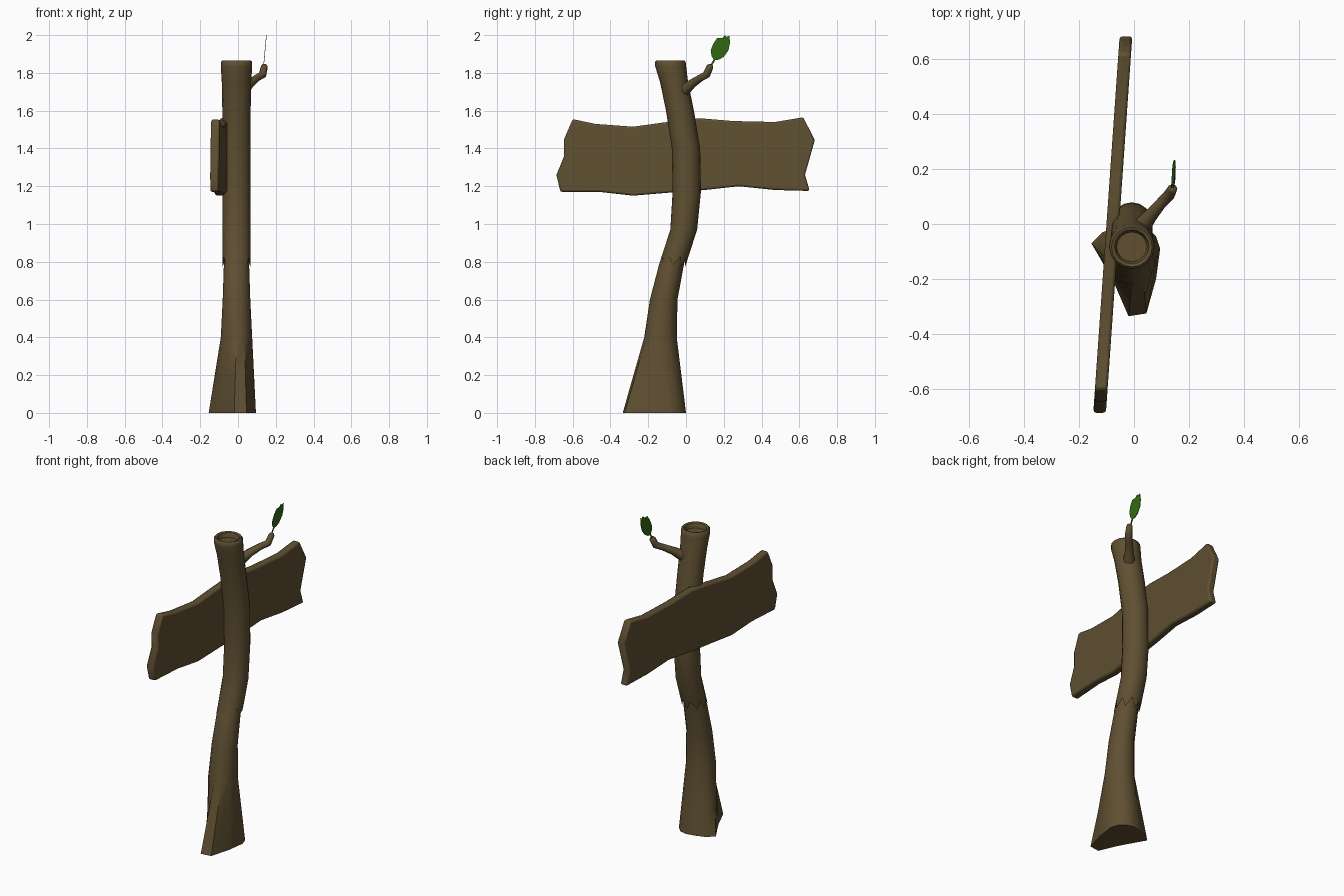
import bpy, bmesh, math
from mathutils import Vector

if "Cube" in bpy.data.objects:
    bpy.data.objects.remove(bpy.data.objects["Cube"])


def material(name, rgb):
    m = bpy.data.materials.new(name)
    m.diffuse_color = (*rgb, 1)
    m.use_nodes = True
    m.node_tree.nodes["Principled BSDF"].inputs["Base Color"].default_value = m.diffuse_color
    return m


WOOD = material("brown wood", (0.115, 0.080, 0.031))
GREEN = material("leaf green", (0.032, 0.150, 0.006))


def finish(bm, name, mat, angle=45):
    bmesh.ops.recalc_face_normals(bm, faces=bm.faces[:])
    me = bpy.data.meshes.new(name)
    bm.to_mesh(me)
    bm.free()
    me.materials.append(mat)
    ob = bpy.data.objects.new(name, me)
    bpy.context.collection.objects.link(ob)
    bpy.ops.object.select_all(action='DESELECT')
    ob.select_set(True)
    bpy.context.view_layer.objects.active = ob
    bpy.ops.object.shade_smooth_by_angle(angle=math.radians(angle))
    return ob


def loft(rings, name, mat, angle=45):
    bm = bmesh.new()
    loops = [[bm.verts.new(p) for p in r] for r in rings]
    n = len(loops[0])
    for a, b in zip(loops, loops[1:]):
        for i in range(n):
            j = (i + 1) % n
            bm.faces.new((a[i], a[j], b[j], b[i]))
    bm.faces.new(loops[0][::-1])
    bm.faces.new(loops[-1])
    return finish(bm, name, mat, angle)


def ellipse(cx, cy, z, rx, ry, n):
    return [Vector((cx + rx * math.cos(2 * math.pi * i / n),
                    cy + ry * math.sin(2 * math.pi * i / n), z)) for i in range(n)]


# Lower trunk: uneven flared foot blending into a round stem
foot = [Vector((x, y, 0)) for x, y in (
    (0.095, -0.09), (0.08, -0.045), (0.045, -0.01), (0, 0), (-0.05, -0.01), (-0.115, -0.03),
    (-0.155, -0.07), (-0.12, -0.13), (-0.07, -0.22), (-0.02, -0.335), (0.045, -0.325), (0.08, -0.2))]
stem = ellipse(-0.008, -0.135, 0.4, 0.083, 0.086, 12)
rings = [foot, [a.lerp(b, 0.5) for a, b in zip(foot, stem)], stem]
rings += [ellipse(-0.008, -0.118, 0.6, 0.073, 0.073, 12),
          ellipse(-0.008, -0.078, 0.78, 0.067, 0.066, 12),
          ellipse(-0.008, -0.045, 0.88, 0.055, 0.055, 12)]
loft(rings, "lower_trunk", WOOD)

# Upper trunk: splintered lower edge, bent stem, hollowed top
N = 16
teeth = []
for i, p in enumerate(ellipse(-0.008, -0.075, 0.775, 0.073, 0.071, N)):
    if i % 2:
        p += Vector((0, 0.018, 0.05))
    teeth.append(p)
rings = [ellipse(-0.008, -0.055, 0.85, 0.05, 0.05, N), teeth]
for cy, z, rx, ry in ((-0.012, 0.97, 0.074, 0.071), (0.004, 1.17, 0.074, 0.075),
                      (0.0, 1.4, 0.075, 0.075), (-0.032, 1.6, 0.075, 0.074),
                      (-0.063, 1.75, 0.078, 0.074), (-0.081, 1.835, 0.083, 0.082),
                      (-0.083, 1.858, 0.082, 0.081), (-0.083, 1.866, 0.074, 0.073),
                      (-0.083, 1.862, 0.063, 0.062), (-0.083, 1.835, 0.055, 0.054)):
    rings.append(ellipse(-0.008, cy, z, rx, ry, N))
loft(rings, "upper_trunk", WOOD, 50)

# Sign plank: wavy outline, slightly turned, rounded edges
outline = [(-0.60, 1.555), (-0.48, 1.53), (-0.28, 1.515), (-0.1, 1.54), (0.07, 1.56),
           (0.25, 1.545), (0.47, 1.54), (0.62, 1.565), (0.682, 1.445), (0.63, 1.26),
           (0.655, 1.175), (0.47, 1.18), (0.28, 1.2), (0.1, 1.18), (-0.1, 1.165),
           (-0.28, 1.15), (-0.46, 1.17), (-0.665, 1.17), (-0.686, 1.26), (-0.645, 1.36),
           (-0.645, 1.45)]
bm = bmesh.new()
sides = [[bm.verts.new((-0.077 + 0.07 * y + dx, y, z)) for y, z in outline]
         for dx in (-0.023, 0.023)]
bm.faces.new(sides[0])
bm.faces.new(sides[1][::-1])
for i in range(len(outline)):
    j = (i + 1) % len(outline)
    bm.faces.new((sides[0][i], sides[0][j], sides[1][j], sides[1][i]))
plank = finish(bm, "sign_plank", WOOD, 50)
bev = plank.modifiers.new("rounded edges", 'BEVEL')
bev.width, bev.segments = 0.01, 2
bev.limit_method, bev.angle_limit = 'ANGLE', math.radians(60)

# Twig: tapered tube along a bent path
path = [Vector(p) for p in ((0.02, -0.02, 1.70), (0.06, 0.03, 1.742), (0.098, 0.075, 1.772),
                            (0.13, 0.108, 1.79), (0.14, 0.128, 1.835), (0.141, 0.131, 1.845))]
radii = (0.036, 0.025, 0.02, 0.021, 0.018, 0.010)
rings = []
for i, (p, r) in enumerate(zip(path, radii)):
    d = (path[min(i + 1, 5)] - path[max(i - 1, 0)]).normalized()
    u = d.cross(Vector((1, -1, 0))).normalized()
    v = d.cross(u)
    rings.append([p + r * (math.cos(a) * u + math.sin(a) * v)
                  for a in (k * math.pi / 4 for k in range(8))])
loft(rings, "twig", WOOD, 60)

# Leaf: thin flat blade with a short stalk and notched tip
blade = [(0.127, 1.838), (0.146, 1.872), (0.135, 1.89), (0.131, 1.92), (0.145, 1.955),
         (0.165, 1.985), (0.19, 1.984), (0.207, 2.0), (0.215, 1.99), (0.23, 1.997),
         (0.233, 1.96), (0.225, 1.92), (0.20, 1.885), (0.175, 1.87), (0.155, 1.868),
         (0.137, 1.836)]
bm = bmesh.new()
sides = [[bm.verts.new((0.136 + 0.09 * (z - 1.84) + dx, y, z)) for y, z in blade]
         for dx in (-0.0015, 0.0015)]
bm.faces.new(sides[0])
bm.faces.new(sides[1][::-1])
for i in range(len(blade)):
    j = (i + 1) % len(blade)
    bm.faces.new((sides[0][i], sides[0][j], sides[1][j], sides[1][i]))
finish(bm, "leaf", GREEN, 30)
